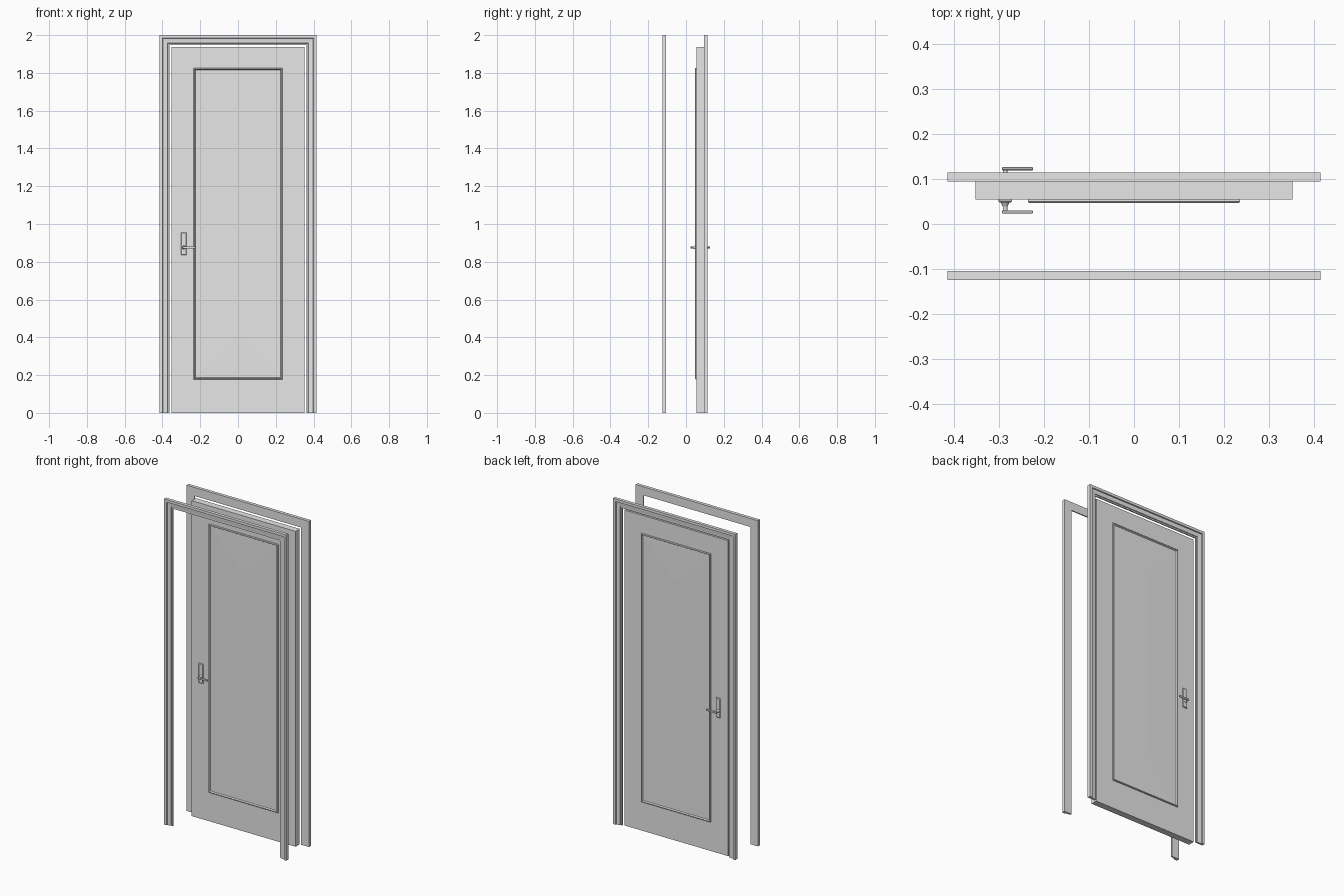
import bpy, bmesh
from math import pi
from mathutils import Matrix, Vector

cube = bpy.data.objects.get("Cube")
if cube:
    bpy.data.objects.remove(cube, do_unlink=True)

grey = bpy.data.materials.new("light_grey")
grey.use_nodes = True
colour = (0.8, 0.8, 0.8, 1)
grey.diffuse_color = colour
grey.node_tree.nodes["Principled BSDF"].inputs["Base Color"].default_value = colour

DOOR_Y = 0.075    # middle plane of the door leaf
FRAME_Y = -0.005  # middle plane between the two casings


def finish(name, bm, mirror_y=None):
    """Make an object, reflected across a y plane if one is given."""
    if mirror_y is not None:
        for v in bm.verts:
            v.co.y = 2 * mirror_y - v.co.y
    bmesh.ops.recalc_face_normals(bm, faces=bm.faces)
    mesh = bpy.data.meshes.new(name)
    bm.to_mesh(mesh)
    bm.free()
    mesh.materials.append(grey)
    obj = bpy.data.objects.new(name, mesh)
    bpy.context.collection.objects.link(obj)
    return obj


def add_box(bm, x0, x1, y0, y1, z0, z1):
    size = Vector((x1 - x0, y1 - y0, z1 - z0))
    mid = Vector((x0 + x1, y0 + y1, z0 + z1)) / 2
    return bmesh.ops.create_cube(
        bm, size=1, matrix=Matrix.Translation(mid) @ Matrix.Diagonal(size.to_4d()))


def moulding(name, profile, half, z0, z1, closed, mirror_y):
    """Sweep a mitred (inset, y) profile around a rectangle or an upside-down U."""
    bm = bmesh.new()
    rings = [[], [], [], []]
    for d, y in profile:
        low = z0 + d if closed else z0
        corners = ((d - half, low), (d - half, z1 - d), (half - d, z1 - d), (half - d, low))
        for ring, (x, z) in zip(rings, corners):
            ring.append(bm.verts.new((x, y, z)))
    n = len(profile)
    for i in range(4 if closed else 3):
        a, b = rings[i], rings[(i + 1) % 4]
        for j in range(n):
            k = (j + 1) % n
            bm.faces.new((a[j], a[k], b[k], b[j]))
    if not closed:
        bm.faces.new(rings[0])
        bm.faces.new(rings[3])
    finish(name, bm, mirror_y)


def panel(name, mirror_y):
    """Very shallow hipped field inside the bead."""
    half, low, high = 0.228, 0.188, 1.816
    base, ridge = 0.0545, 0.0525
    mid = (low + high) / 2
    bm = bmesh.new()
    left, right = [[bm.verts.new((s * half, base, z)) for z in (low, mid, high)]
                   for s in (-1, 1)]
    top = [bm.verts.new((0, y, z)) for y, z in
           ((ridge, low + half), (ridge - 0.001, mid), (ridge, high - half))]
    for side in (left, right):
        for i in (0, 1):
            bm.faces.new((side[i], side[i + 1], top[i + 1], top[i]))
    for i in (0, 2):
        bm.faces.new((left[i], right[i], top[i]))
    # the open shell gets a back edge running into the leaf
    rim = [e for e in bm.edges if e.is_boundary]
    skirt = bmesh.ops.extrude_edge_only(bm, edges=rim)["geom"]
    for v in skirt:
        if isinstance(v, bmesh.types.BMVert):
            v.co.y = base + 0.002
    finish(name, bm, mirror_y)


def handle(side, mirror_y):
    cx, cz = -0.287, 0.876
    # back plate with chamfered front edges
    bm = bmesh.new()
    plate = add_box(bm, cx - 0.0155, cx + 0.0155, 0.048, 0.055, 0.835, 0.955)
    front = [e for e in bm.edges if all(v.co.y < 0.05 for v in e.verts)]
    bmesh.ops.bevel(bm, geom=front, offset=0.003, segments=1, affect='EDGES')
    finish(side + "_handle_plate", bm, mirror_y)

    # tapered collar and spindle
    bm = bmesh.new()
    for r1, r2, y0, y1 in ((0.010, 0.005, 0.048, 0.039), (0.005, 0.005, 0.040, 0.028)):
        turn = Matrix.Translation((cx, (y0 + y1) / 2, cz)) @ Matrix.Rotation(pi / 2, 4, 'X')
        bmesh.ops.create_cone(bm, cap_ends=True, segments=20, radius1=r1, radius2=r2,
                              depth=y0 - y1, matrix=turn)
    spindle = finish(side + "_handle_spindle", bm, mirror_y)
    bpy.ops.object.select_all(action='DESELECT')
    spindle.select_set(True)
    bpy.context.view_layer.objects.active = spindle
    bpy.ops.object.shade_smooth_by_angle()

    # lever pointing towards the middle of the leaf
    bm = bmesh.new()
    add_box(bm, cx - 0.007, -0.225, 0.0235, 0.0305, cz - 0.006, cz + 0.006)
    bmesh.ops.bevel(bm, geom=bm.edges[:], offset=0.0015, segments=1, affect='EDGES')
    finish(side + "_handle_lever", bm, mirror_y)


# door leaf
bm = bmesh.new()
add_box(bm, -0.353, 0.353, 0.055, 0.095, 0, 1.937)
finish("door_leaf", bm)

# stepped casing and raised panel bead cross-sections
CASING = [(0, -0.105), (0, -0.125), (0.016, -0.125), (0.018, -0.119),
          (0.042, -0.116), (0.044, -0.112), (0.052, -0.112), (0.052, -0.105)]
BEAD = [(0, 0.056), (0, 0.050), (0.003, 0.047), (0.006, 0.047),
        (0.008, 0.050), (0.011, 0.056)]

for side, door_mirror, frame_mirror in (("front", None, None), ("back", DOOR_Y, FRAME_Y)):
    moulding(side + "_casing", CASING, 0.415, 0, 2, False, frame_mirror)
    moulding(side + "_panel_bead", BEAD, 0.236, 0.178, 1.826, True, door_mirror)
    panel(side + "_panel", door_mirror)
    handle(side, door_mirror)
